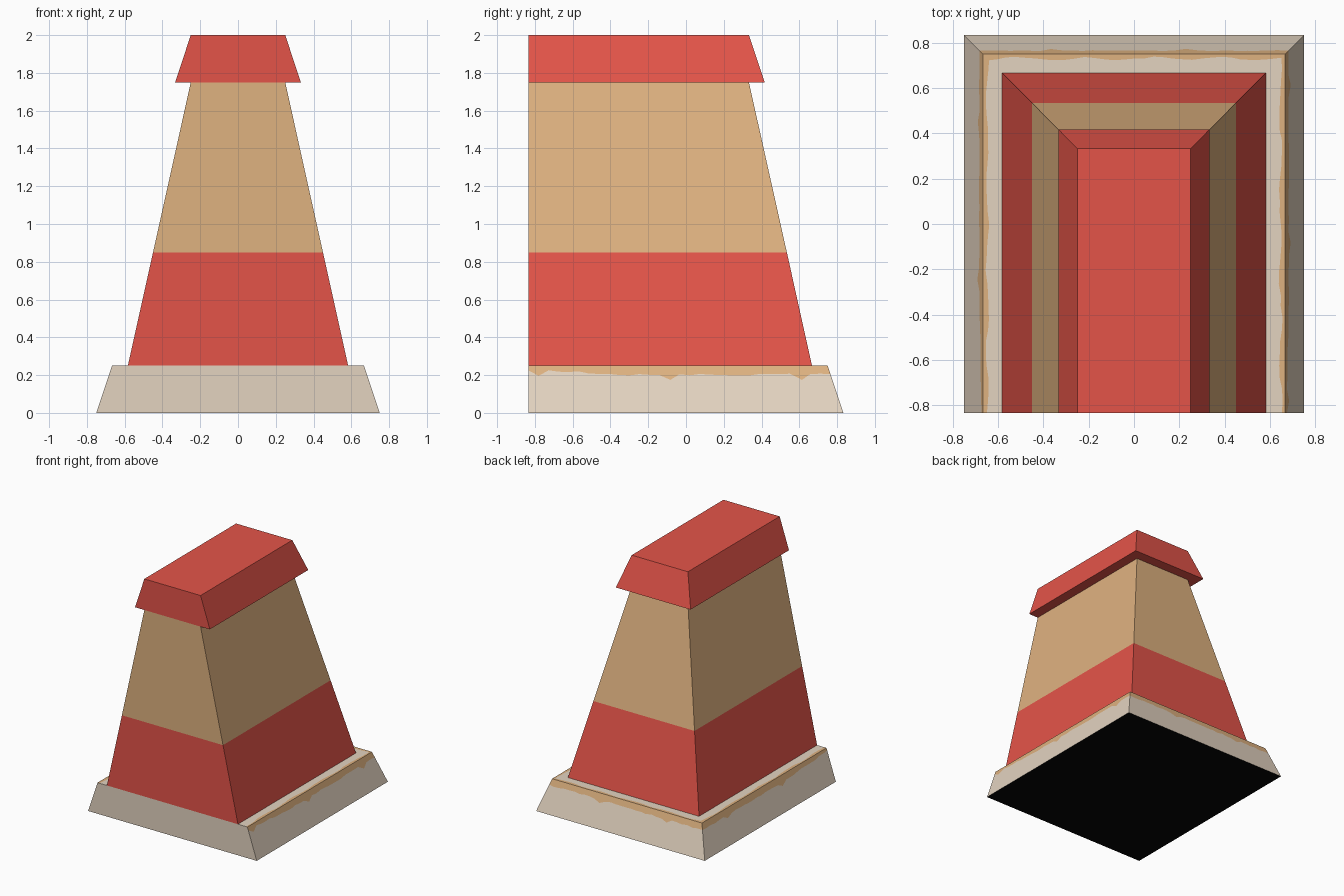
import bpy, bmesh, math, random

if "Cube" in bpy.data.objects:
    bpy.data.objects.remove(bpy.data.objects["Cube"])

random.seed(4)
FRONT = -0.833


def material(name, rgb):
    lin = [((c / 255 + 0.055) / 1.055) ** 2.4 if c > 10 else c / 3295 for c in rgb]
    m = bpy.data.materials.new(name)
    m.diffuse_color = (*lin, 1)
    m.use_nodes = True
    m.node_tree.nodes["Principled BSDF"].inputs["Base Color"].default_value = m.diffuse_color
    return m


red = material("red paint", (228, 84, 73))
tan = material("tan plaster", (223, 178, 128))
grey = material("pale stone", (227, 211, 192))
black = material("black underside", (5, 5, 5))


def finish(name, bm, mats):
    bmesh.ops.recalc_face_normals(bm, faces=bm.faces)
    me = bpy.data.meshes.new(name)
    bm.to_mesh(me)
    bm.free()
    for m in mats:
        me.materials.append(m)
    ob = bpy.data.objects.new(name, me)
    bpy.context.collection.objects.link(ob)
    return ob


def outline(hx, back):
    """U-shaped corners: flat front, three sloping sides."""
    return [(-hx, FRONT), (-hx, back), (hx, back), (hx, FRONT)]


def taper(name, levels, mats, caps):
    """Stack of (z, half width, back y) outlines; one material per storey."""
    bm = bmesh.new()
    rings = [[bm.verts.new((x, y, z)) for x, y in outline(hx, b)] for z, hx, b in levels]
    for s, (lo, hi) in enumerate(zip(rings, rings[1:])):
        for k in range(4):
            j = (k + 1) % 4
            bm.faces.new((lo[k], lo[j], hi[j], hi[k])).material_index = s
    if caps:
        bm.faces.new(rings[0])
        bm.faces.new(rings[-1])
    return finish(name, bm, mats)


# Tapered body: red below, tan above
t = (0.85 - 0.25) / 1.5
taper("body", [(0.25, 0.583, 0.667),
               (0.85, 0.583 - 0.333 * t, 0.667 - 0.333 * t),
               (1.75, 0.25, 0.333)], [red, tan], False)

# Overhanging cap
taper("cap", [(1.75, 0.333, 0.417), (2.0, 0.25, 0.333)], [red], True)

# Stone base with a ragged tan band along its upper edge
N = 30
bm = bmesh.new()
rings = [[], [], [], []]
for k in range(3 * N + 1):
    seg = min(k // N, 2)
    f = k / N - seg
    end = min(k, 3 * N - k) / N                     # distance from the front
    drip = 0.022 + 0.025 * min(1, end * 3) + random.uniform(-0.005, 0.005)
    if k % 13 == 11:
        drip += 0.025                               # occasional longer run
    width = 0.02 + 0.006 * math.sin(k * 0.9) + random.uniform(-0.003, 0.003)
    rim = 0.25 / 3
    steps = [(0, 0), ((0.25 - drip) / 3, 0.25 - drip), (rim, 0.25), (rim + width, 0.25)]
    for ring, (inset, z) in zip(rings, steps):
        pts = outline(0.75 - inset, 0.833 - inset)
        (ax, ay), (bx, by) = pts[seg], pts[seg + 1]
        ring.append(bm.verts.new((ax + (bx - ax) * f, ay + (by - ay) * f, z)))
for s in range(3):
    lo, hi = rings[s], rings[s + 1]
    for k in range(3 * N):
        bm.faces.new((lo[k], lo[k + 1], hi[k + 1], hi[k])).material_index = 1 if s else 0
bm.faces.new(rings[3])                                           # ledge
bm.faces.new([r[0] for r in rings] + [r[-1] for r in rings[::-1]])  # front
bm.faces.new(rings[0]).material_index = 2                        # underside
finish("base", bm, [grey, tan, black])
